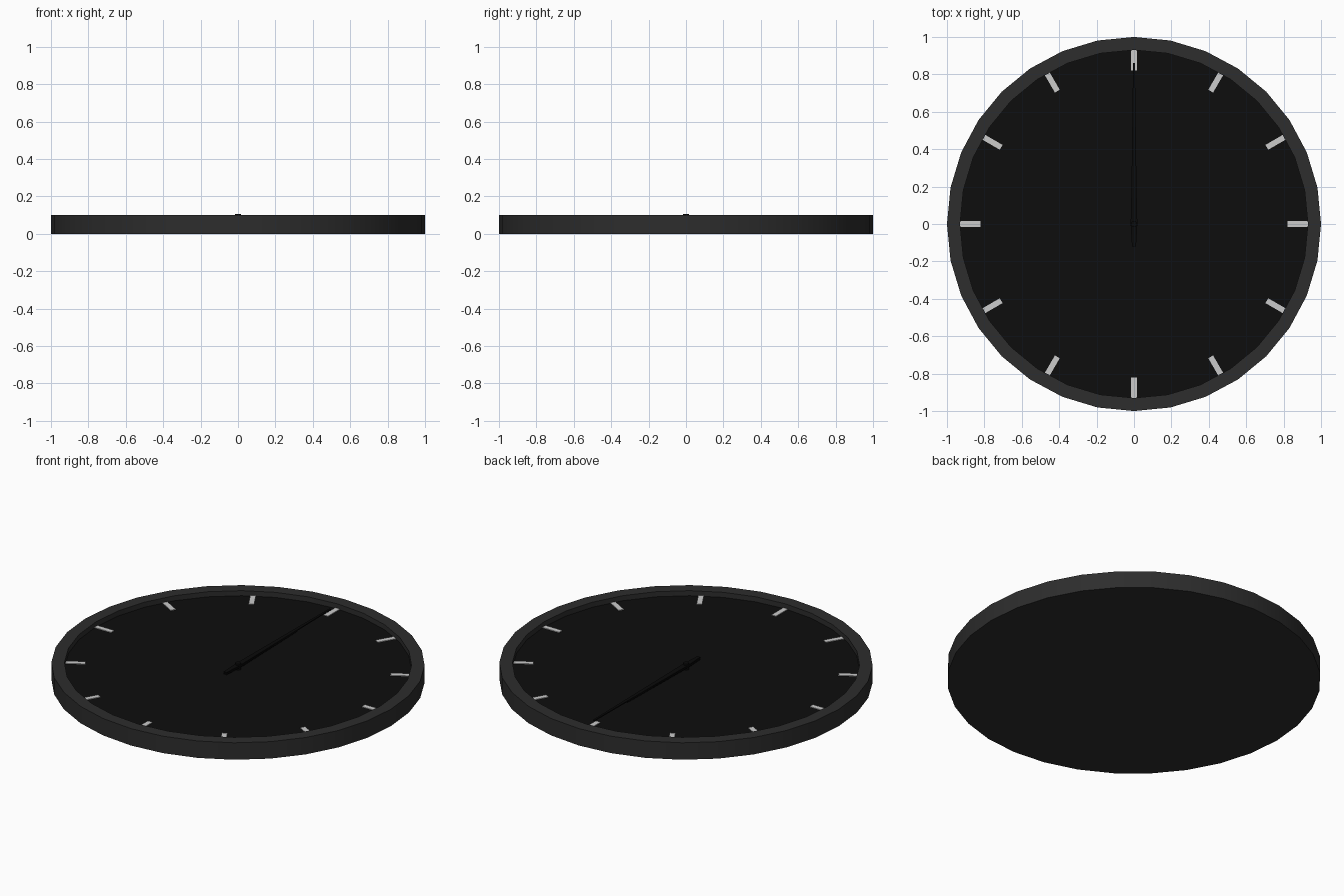
import bpy, math

if "Cube" in bpy.data.objects:
    bpy.data.objects.remove(bpy.data.objects["Cube"])

SIDES = 32


def material(name, v):
    m = bpy.data.materials.new(name)
    m.diffuse_color = (v, v, v, 1)
    m.use_nodes = True
    m.node_tree.nodes["Principled BSDF"].inputs["Base Color"].default_value = m.diffuse_color
    return m


case_mat = material("charcoal case", 0.026)
face_mat = material("black dial", 0.004)
mark_mat = material("light grey marks", 0.60)
hand_mat = material("black hands", 0.003)


def make(name, verts, faces, mat, smooth=False):
    me = bpy.data.meshes.new(name)
    me.from_pydata(verts, [], faces)
    me.materials.append(mat)
    ob = bpy.data.objects.new(name, me)
    bpy.context.collection.objects.link(ob)
    if smooth:
        bpy.context.view_layer.objects.active = ob
        ob.select_set(True)
        bpy.ops.object.shade_smooth_by_angle(angle=math.radians(40))
        ob.select_set(False)
    return ob


def lathe(name, profile, mat, sides=SIDES, cap_start=False, cap_end=False):
    """Spin an (r, z) profile about z, with optional flat caps."""
    verts = [(r * math.sin(2 * math.pi * i / sides), r * math.cos(2 * math.pi * i / sides), z)
             for r, z in profile for i in range(sides)]
    faces = []
    for k in range(len(profile) - 1):
        for i in range(sides):
            j = (i + 1) % sides
            a, b = k * sides, (k + 1) * sides
            faces.append((a + j, a + i, b + i, b + j))
    if cap_start:
        faces.append(tuple(range(sides)))
    if cap_end:
        a = (len(profile) - 1) * sides
        faces.append(tuple(a + i for i in reversed(range(sides))))
    return make(name, verts, faces, mat, True)


def plate(name, outline, z0, z1, mat, angle=0):
    """Extrude a counter-clockwise outline between two heights, turned about z."""
    c, s = math.cos(angle), math.sin(angle)
    n = len(outline)
    verts = [(x * c - y * s, x * s + y * c, z) for z in (z0, z1) for x, y in outline]
    faces = [tuple(reversed(range(n))), tuple(range(n, 2 * n))]
    faces += [(i, (i + 1) % n, n + (i + 1) % n, n + i) for i in range(n)]
    return make(name, verts, faces, mat)


# Case: closed back, outer wall, flat rim and inner wall
lathe("case", [(1, 0), (1, 0.10), (0.93, 0.10), (0.93, 0.07)], case_mat, cap_start=True)

# Recessed dial
lathe("dial", [(0.93, 0.07)], face_mat, cap_end=True)

# Twelve hour marks
w = 0.015
for h in range(12):
    plate(f"hour_mark_{h + 1}", [(-w, 0.82), (w, 0.82), (w, 0.93), (-w, 0.93)],
          0.069, 0.074, mark_mat, math.radians(30 * h))


# Tapered hands, both pointing to twelve
def hand(name, tail, tip, half, z):
    plate(name, [(-half * 0.6, tail), (half * 0.6, tail), (half, 0), (0.005, tip),
                 (-0.005, tip), (-half, 0)], z, z + 0.006, hand_mat)


hand("hour_hand", -0.12, 0.55, 0.018, 0.084)
hand("minute_hand", -0.12, 0.86, 0.016, 0.092)

# Centre pin
lathe("centre_pin", [(0.016, 0.07), (0.016, 0.107)], hand_mat, 12, cap_end=True)
